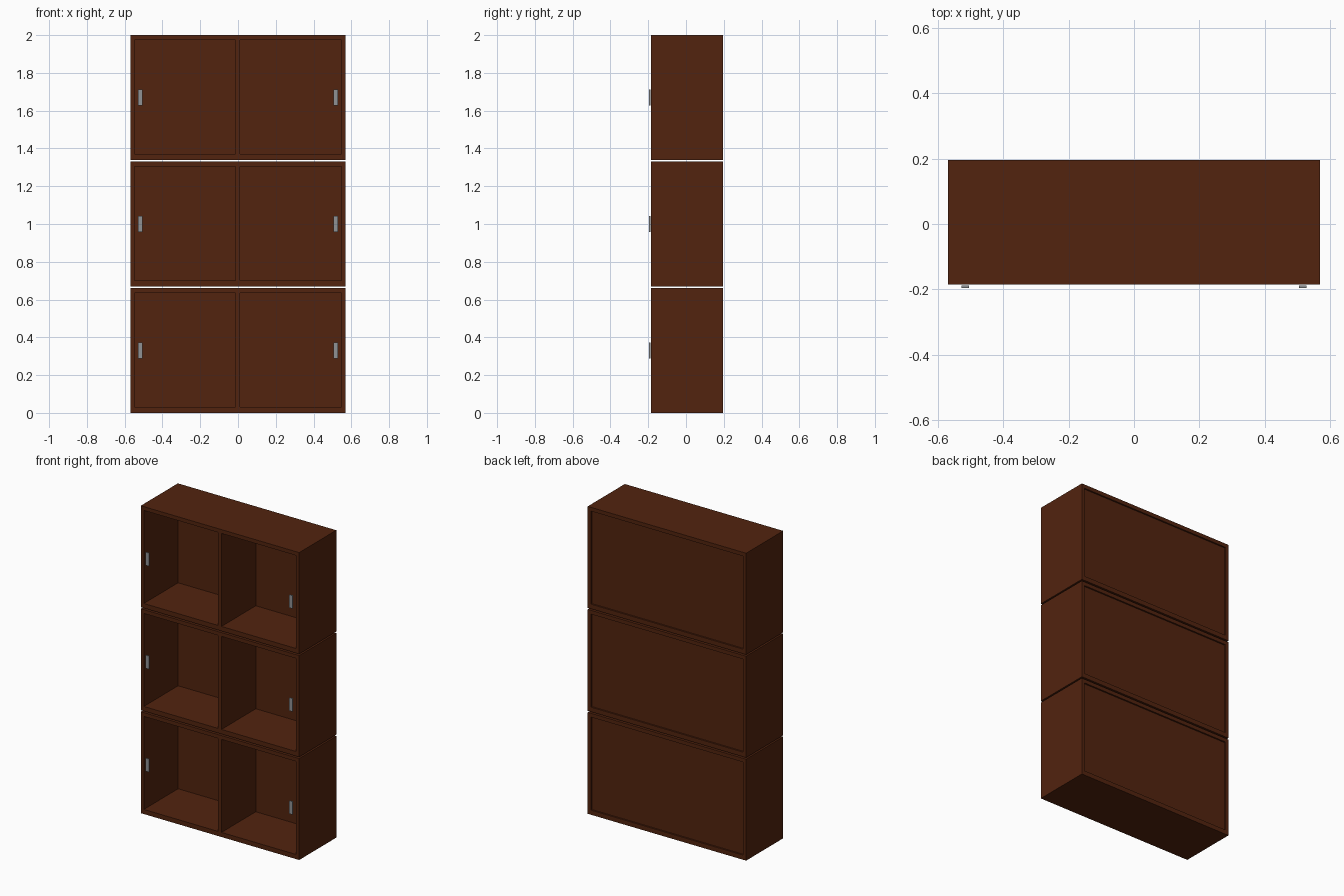
import bpy
import bmesh
from mathutils import Matrix, Vector

if "Cube" in bpy.data.objects:
    bpy.data.objects.remove(bpy.data.objects["Cube"], do_unlink=True)


def material(name, rgb):
    m = bpy.data.materials.new(name)
    m.use_nodes = True
    m.diffuse_color = (*rgb, 1)
    m.node_tree.nodes["Principled BSDF"].inputs["Base Color"].default_value = (*rgb, 1)
    return m


wood = material("dark brown wood", (0.085, 0.017, 0.0045))
metal = material("grey metal", (0.28, 0.29, 0.30))


def box(name, low, high, mat, bevel=0):
    """Axis-aligned box between two corners."""
    low, high = Vector(low), Vector(high)
    bm = bmesh.new()
    bmesh.ops.create_cube(bm, size=1)
    bmesh.ops.transform(bm, matrix=Matrix.Diagonal((*(high - low), 1)), verts=bm.verts)
    mesh = bpy.data.meshes.new(name)
    bm.to_mesh(mesh)
    bm.free()
    mesh.materials.append(mat)
    obj = bpy.data.objects.new(name, mesh)
    obj.location = (low + high) / 2
    bpy.context.collection.objects.link(obj)
    if bevel:
        mod = obj.modifiers.new("soft edges", "BEVEL")
        mod.width = bevel
        mod.segments = 2
    return obj


W = 0.57                      # half width
FRONT, BACK = -0.185, 0.196   # case depth
H, STEP = 0.66, 0.67          # case height and stacking pitch
T = 0.025                     # board thickness
LEVELS = ("lower", "middle", "upper")

for i, level in enumerate(LEVELS):
    z0 = i * STEP
    z1 = z0 + H
    # Case boards
    box(level + "_bottom_board", (-W, FRONT, z0), (W, BACK, z0 + 0.03), wood)
    box(level + "_top_board", (-W, FRONT, z1 - T), (W, BACK, z1), wood)
    for side, s in (("right", -1), ("left", 1)):
        xs = sorted((s * W, s * (W - T + 0.003)))
        box(f"{level}_{side}_side_board", (xs[0], FRONT, z0 + 0.03),
            (xs[1], BACK, z1 - T), wood)
        # Slim door pull in front of the opening
        xs = sorted((s * 0.529, s * 0.505))
        zc = (z0 + z1) / 2
        box(f"{level}_{side}_handle", (xs[0], -0.196, zc - 0.043),
            (xs[1], -0.188, zc + 0.043), metal, bevel=0.002)
    # Centre divider and recessed back panel
    box(level + "_divider", (-0.014, FRONT, z0 + 0.03), (0.011, 0.167, z1 - T), wood)
    box(level + "_back_panel", (-W + T - 0.003, 0.167, z0 + 0.03),
        (W - T + 0.003, 0.186, z1 - T), wood)
